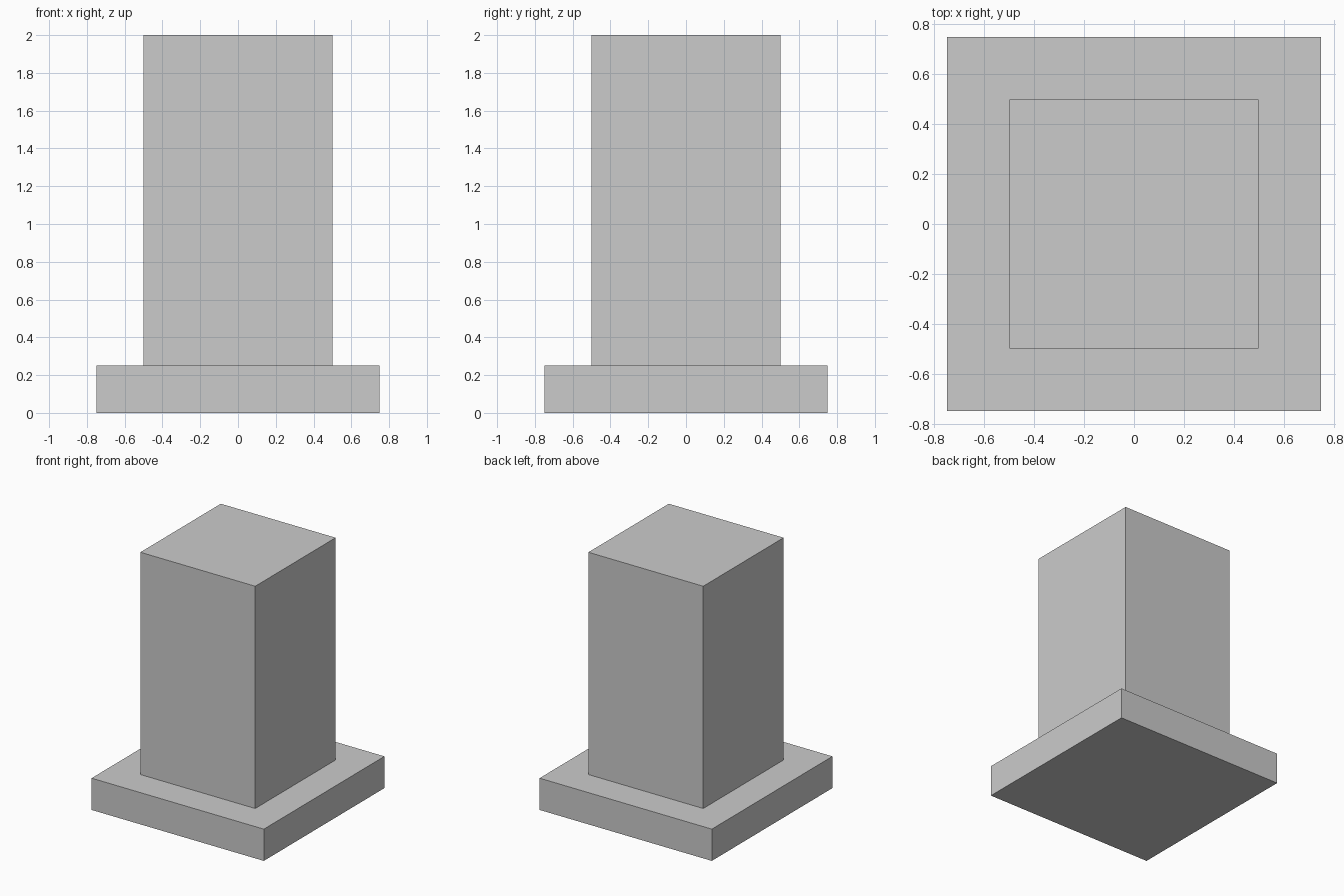
import bpy

if "Cube" in bpy.data.objects:
    bpy.data.objects.remove(bpy.data.objects["Cube"])


def box(name, width, z0, z1):
    # Square block centred on the z axis, spanning z0 to z1
    bpy.ops.mesh.primitive_cube_add(size=1, location=(0, 0, (z0 + z1) / 2))
    obj = bpy.context.object
    obj.name = name
    obj.scale = (width, width, z1 - z0)
    bpy.ops.object.transform_apply(location=False, rotation=False, scale=True)
    return obj


# Wide plinth at the bottom
box("base", 1.5, 0.0, 0.25)

# Square pillar standing on the plinth
box("pillar", 1.0, 0.25, 2.0)
